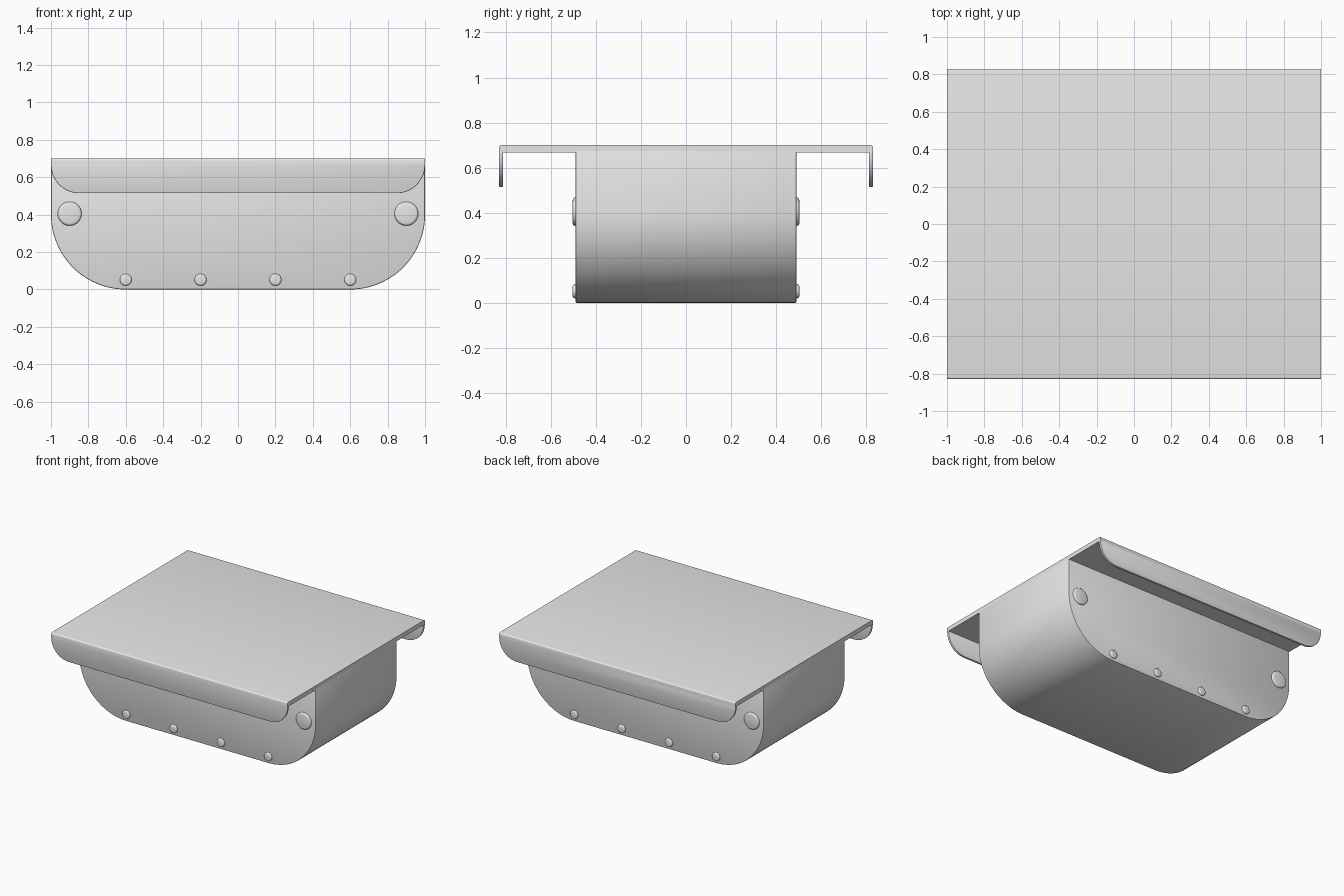
import bpy
import bmesh
from math import sin, cos, pi, radians
from mathutils import Vector

cube = bpy.data.objects.get("Cube")
if cube:
    bpy.data.objects.remove(cube, do_unlink=True)

# One plain grey for everything
grey = bpy.data.materials.new("plain_grey")
grey.use_nodes = True
grey.diffuse_color = (0.8, 0.8, 0.8, 1)
grey.node_tree.nodes["Principled BSDF"].inputs["Base Color"].default_value = (0.8, 0.8, 0.8, 1)


def rounded_outline(half_width, bottom, top, radius, steps=24):
    """Outline in x and z with square top corners and rounded bottom corners."""
    points = [(half_width, top)]
    for i in range(steps + 1):
        a = pi / 2 * i / steps
        points.append((half_width - radius + radius * cos(a),
                       bottom + radius - radius * sin(a)))
    return points + [(-x, z) for x, z in reversed(points)]


def finish(obj, bevel=0.0, segments=2):
    obj.data.materials.append(grey)
    if bevel:
        mod = obj.modifiers.new("soft_edges", 'BEVEL')
        mod.width = bevel
        mod.segments = segments
        mod.limit_method = 'ANGLE'
        mod.angle_limit = radians(40)
    bpy.ops.object.select_all(action='DESELECT')
    obj.select_set(True)
    bpy.context.view_layer.objects.active = obj
    if bevel:
        bpy.ops.object.modifier_apply(modifier="soft_edges")
    bpy.ops.object.shade_smooth_by_angle(angle=radians(35))
    return obj


def extrude_outline(name, outline, start, length, bevel=0.0):
    """Extrude a closed outline of 3D points by a vector."""
    bm = bmesh.new()
    face = bm.faces.new([bm.verts.new(Vector(p) + Vector(start)) for p in outline])
    ext = bmesh.ops.extrude_face_region(bm, geom=[face])
    verts = [v for v in ext["geom"] if isinstance(v, bmesh.types.BMVert)]
    bmesh.ops.translate(bm, verts=verts, vec=Vector(length))
    bmesh.ops.recalc_face_normals(bm, faces=bm.faces)
    mesh = bpy.data.meshes.new(name)
    bm.to_mesh(mesh)
    bm.free()
    obj = bpy.data.objects.new(name, mesh)
    bpy.context.collection.objects.link(obj)
    return finish(obj, bevel)


def stud(name, x, z, side, radius, bevel):
    """Short round stud set into the front or back wall."""
    bpy.ops.mesh.primitive_cylinder_add(vertices=32, radius=radius, depth=0.03,
                                        location=(x, side * 0.488, z),
                                        rotation=(pi / 2, 0, 0))
    obj = bpy.context.object
    obj.name = name
    return finish(obj, bevel, 3)


# Trough body with large rounded lower corners
body = [(x, 0, z) for x, z in rounded_outline(1.0, 0.0, 0.68, 0.4, 32)]
extrude_outline("trough_body", body, (0, -0.49, 0), (0, 0.98, 0), 0.006)

# Flat lid with softly folded front and back edges
fold = 0.012
lid = [(0, 0.83, 0.667)]
for i in range(5):
    a = pi / 2 * i / 4
    lid.append((0, 0.83 - fold + fold * cos(a), 0.70 - fold + fold * sin(a)))
lid += [(x, -y, z) for x, y, z in reversed(lid)]
extrude_outline("lid_plate", lid, (-1, 0, 0), (2, 0, 0))

# Folded lips hanging from the lid, and studs on both walls
lip = [(x, 0, z) for x, z in rounded_outline(1.0, 0.515, 0.685, 0.15, 16)]
for label, side in (("front", -1), ("back", 1)):
    extrude_outline(label + "_lip", lip, (0, side * 0.83, 0), (0, -side * 0.018, 0), 0.004)
    for x in (-0.9, 0.9):
        stud(label + "_large_stud", x, 0.405, side, 0.064, 0.013)
    for x in (-0.6, -0.2, 0.2, 0.6):
        stud(label + "_small_stud", x, 0.052, side, 0.032, 0.01)
